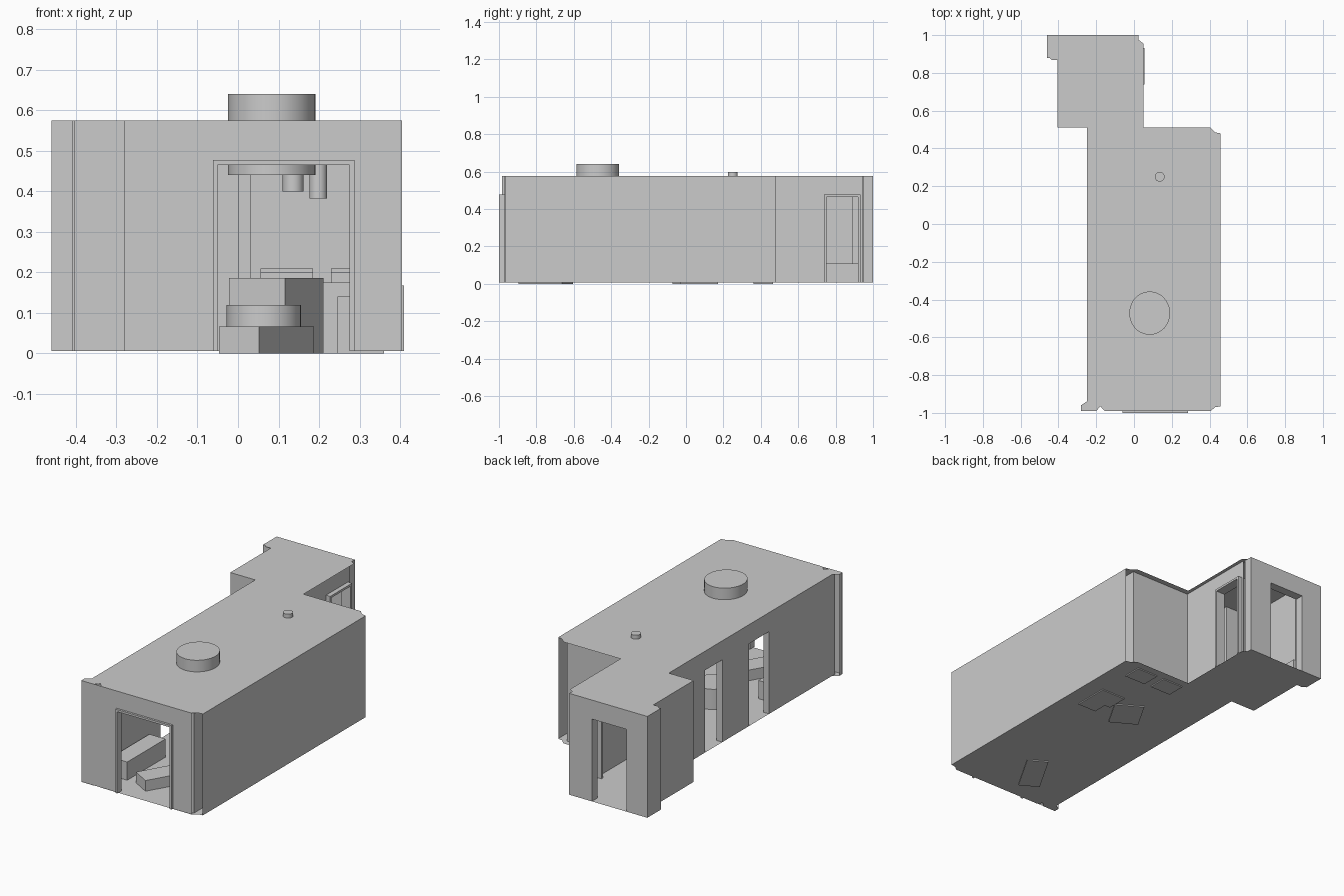
import bpy, bmesh, math
from mathutils import Matrix

if "Cube" in bpy.data.objects:
    bpy.data.objects.remove(bpy.data.objects["Cube"])

ZF, ZR, ZD = 0.006, 0.575, 0.468   # floor, roof and door heights


def finish(name, bm):
    me = bpy.data.meshes.new(name)
    bm.to_mesh(me)
    bm.free()
    ob = bpy.data.objects.new(name, me)
    bpy.context.collection.objects.link(ob)
    return ob


def box(name, x0, x1, y0, y1, z0, z1, rot=0):
    bm = bmesh.new()
    bmesh.ops.create_cube(bm, size=1)
    bmesh.ops.scale(bm, vec=(x1 - x0, y1 - y0, z1 - z0), verts=bm.verts)
    bmesh.ops.rotate(bm, cent=(0, 0, 0), matrix=Matrix.Rotation(math.radians(rot), 3, 'Z'), verts=bm.verts)
    bmesh.ops.translate(bm, vec=((x0 + x1) / 2, (y0 + y1) / 2, (z0 + z1) / 2), verts=bm.verts)
    return finish(name, bm)


def drum(name, x, y, r, z0, z1, n=32, sy=1):
    bm = bmesh.new()
    bmesh.ops.create_cone(bm, cap_ends=True, segments=n, radius1=r, radius2=r, depth=z1 - z0)
    bmesh.ops.scale(bm, vec=(1, sy, 1), verts=bm.verts)
    bmesh.ops.translate(bm, vec=(x, y, (z0 + z1) / 2), verts=bm.verts)
    for f in bm.faces:
        f.smooth = len(f.verts) == 4
    for e in bm.edges:
        e.smooth = all(f.smooth for f in e.link_faces)
    return finish(name, bm)


def sheet(name, outline, z):
    bm = bmesh.new()
    bm.faces.new([bm.verts.new((x, y, z)) for x, y in outline])
    return finish(name, bm)


def wall(name, a, b, doors=(), thick=0):
    """Wall from a to b facing outwards, with door gaps given as distances along it."""
    bm = bmesh.new()
    length = math.dist(a, b)

    def quad(s, t, z0, z1):
        def at(d):
            return [a[i] + (b[i] - a[i]) * d / length for i in (0, 1)]
        p, q = at(s), at(t)
        bm.faces.new([bm.verts.new((*c, z)) for c, z in ((p, z0), (q, z0), (q, z1), (p, z1))])
    s = 0
    for d0, d1 in doors:
        quad(s, d0, ZF, ZR)
        quad(d0, d1, ZD, ZR)
        s = d1
    quad(s, length, ZF, ZR)
    bmesh.ops.remove_doubles(bm, verts=bm.verts, dist=1e-4)
    ob = finish(name, bm)
    if thick:
        m = ob.modifiers.new("thickness", 'SOLIDIFY')
        m.thickness = thick
        m.offset = -1
    return ob


# Floor and roof share one outline, with clipped corners
outline = [(-.28, -.99), (-.20, -.99), (-.178, -.965), (-.155, -.99), (.405, -.99), (.43, -.97),
           (.458, -.965), (.458, .48), (.43, .485), (.405, .51), (.05, .51), (.05, .955),
           (.025, .975), (.025, 1), (-.46, 1), (-.46, .89), (-.435, .868), (-.405, .868),
           (-.405, .51), (-.25, .51), (-.25, -.94), (-.28, -.96)]
sheet("floor", outline, ZF)
sheet("roof", outline, ZR)

# Main room: outer and inner wall skins
for skin, y in (("outer", -.988), ("inner", -.97)):
    wall("front_wall_" + skin, (-.20, y), (.405, y), [(.145, .48)])
wall("front_left_return", (-.28, -.988), (-.20, -.988))
wall("right_wall_outer", (.458, -.968), (.458, .478))
wall("right_wall_inner", (.405, -.97), (.405, .478))
wall("back_wall", (.405, .478), (.03, .478))
wall("left_wall", (-.25, .51), (-.25, -.965), [(.32, .475), (.71, .89)], .035)
wall("left_corner", (-.28, -.96), (-.28, -.985))

# Rear annex walls
wall("annex_right_wall", (.03, .478), (.03, .945), [(.272, .442)])
wall("annex_front_wall", (-.405, .51), (-.25, .51))
wall("annex_left_wall", (-.405, .89), (-.405, .51), (), .03)
box("annex_corner_pier", -.46, -.407, .88, 1, ZF, ZR)
box("annex_back_left_pier", -.407, -.33, .95, 1, ZF, ZR)
box("annex_back_right_pier", -.115, .025, .95, 1, ZF, ZR)
box("annex_back_lintel", -.33, -.115, .95, 1, ZD, ZR)

# Door frames: two posts and a head each
for i, (x0, x1) in enumerate([(-.062, -.050), (.275, .287)]):
    box(f"front_door_post_{i}", x0, x1, -1, -.96, ZF, .477)
box("front_door_head", -.062, .287, -1, -.96, .465, .477)
for i, (y0, y1) in enumerate([(.738, .75), (.92, .932)]):
    box(f"annex_door_post_{i}", 0, .056, y0, y1, ZF, .477)
box("annex_door_head", 0, .056, .738, .932, .465, .477)

# Ceiling lamps
drum("large_lamp", .083, -.472, .108, .44, .64, 40, 1.06)
drum("pendant_lamp", .136, .25, .026, .40, .597, 24)
drum("second_pendant", .198, .19, .022, .383, ZR, 24)

# Furniture
box("low_seat", .0125, .1275, -.885, -.615, 0, .066, -30)
drum("round_table", .064, -.335, .092, ZF, .12)
box("tall_cabinet", .0145, .1745, -.045, .145, 0, .186, -30)
box("side_bench", -.20, -.10, -.84, -.50, ZF, .108)
box("right_cabinet", .21, .36, .05, .17, 0, .175)
box("right_step", .245, .36, -.03, .05, 0, .14)
box("right_shelf", .36, .41, -.05, .20, ZF, .168)
for i, (x0, x1) in enumerate([(.055, .185), (.23, .36)]):
    box(f"back_unit_{i}", x0, x1, .36, .465, 0, .20)
    box(f"back_unit_top_{i}", x0, x1, .355, .467, .20, .21)
box("annex_chest", -.37, -.33, .70, .93, ZF, .108)
